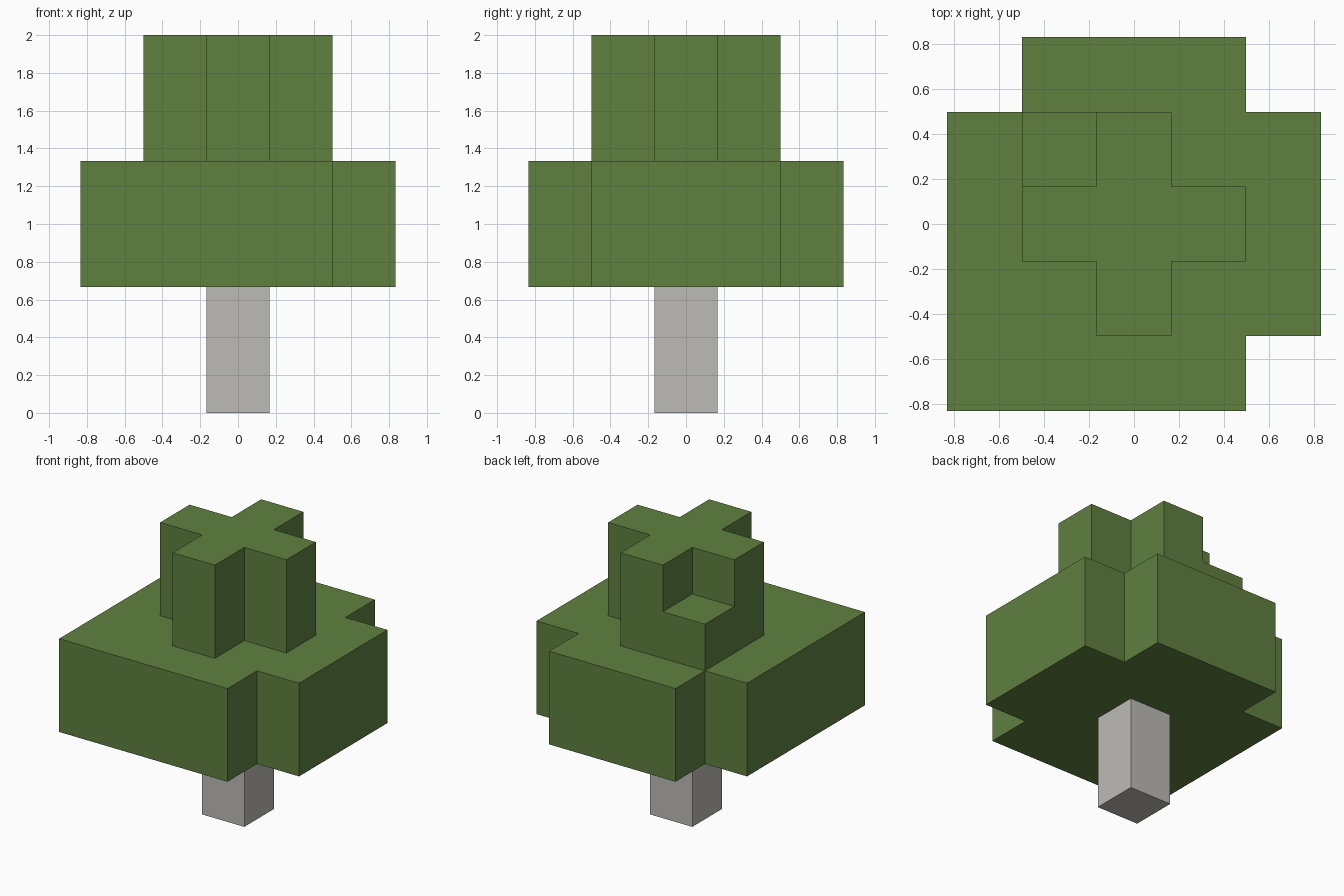
import bpy
import bmesh

U = 1 / 3  # block unit

cube = bpy.data.objects.get("Cube")
if cube:
    bpy.data.objects.remove(cube, do_unlink=True)


def material(name, rgb):
    mat = bpy.data.materials.new(name)
    mat.use_nodes = True
    mat.diffuse_color = (*rgb, 1)
    mat.node_tree.nodes["Principled BSDF"].inputs["Base Color"].default_value = (*rgb, 1)
    return mat


def prism(name, outline, bottom, top, mat):
    """Extrude a counter-clockwise outline between two heights (in block units)."""
    bm = bmesh.new()
    base = bm.faces.new([bm.verts.new((x * U, y * U, bottom * U)) for x, y in outline])
    moved = bmesh.ops.extrude_face_region(bm, geom=[base], use_keep_orig=True)["geom"]
    verts = [v for v in moved if isinstance(v, bmesh.types.BMVert)]
    bmesh.ops.translate(bm, verts=verts, vec=(0, 0, (top - bottom) * U))
    bmesh.ops.recalc_face_normals(bm, faces=bm.faces)
    mesh = bpy.data.meshes.new(name)
    bm.to_mesh(mesh)
    bm.free()
    mesh.materials.append(mat)
    obj = bpy.data.objects.new(name, mesh)
    bpy.context.collection.objects.link(obj)
    return obj


def notched_square(half, full_corners=()):
    """Square outline with a one-unit notch in every corner not listed as full."""
    inner = half - 1
    points = []
    for sx, sy in ((1, -1), (1, 1), (-1, 1), (-1, -1)):
        if (sx, sy) in full_corners:
            points.append((sx * half, sy * half))
            continue
        along_x = (sx * inner, sy * half)
        along_y = (sx * half, sy * inner)
        middle = (sx * inner, sy * inner)
        notch = [along_x, middle, along_y]
        points += notch if sx * sy < 0 else notch[::-1]
    return points


def rectangle(x0, y0, x1, y1):
    return [(x0, y0), (x1, y0), (x1, y1), (x0, y1)]


leaf_green = material("leaf green", (0.116, 0.216, 0.051))
bark_grey = material("pale bark grey", (0.509, 0.497, 0.468))

# Trunk
prism("trunk", rectangle(-0.5, -0.5, 0.5, 0.5), 0, 2, bark_grey)

# Wide lower foliage, with one corner left square
prism("lower_foliage", notched_square(2.5, {(-1, -1)}), 2, 4, leaf_green)

# Cross-shaped upper foliage
prism("upper_foliage", notched_square(1.5), 4, 6, leaf_green)

# Half-height block in the back corner of the cross
prism("corner_leaf_block", rectangle(-1.5, 0.5, -0.5, 1.5), 4, 5, leaf_green)
